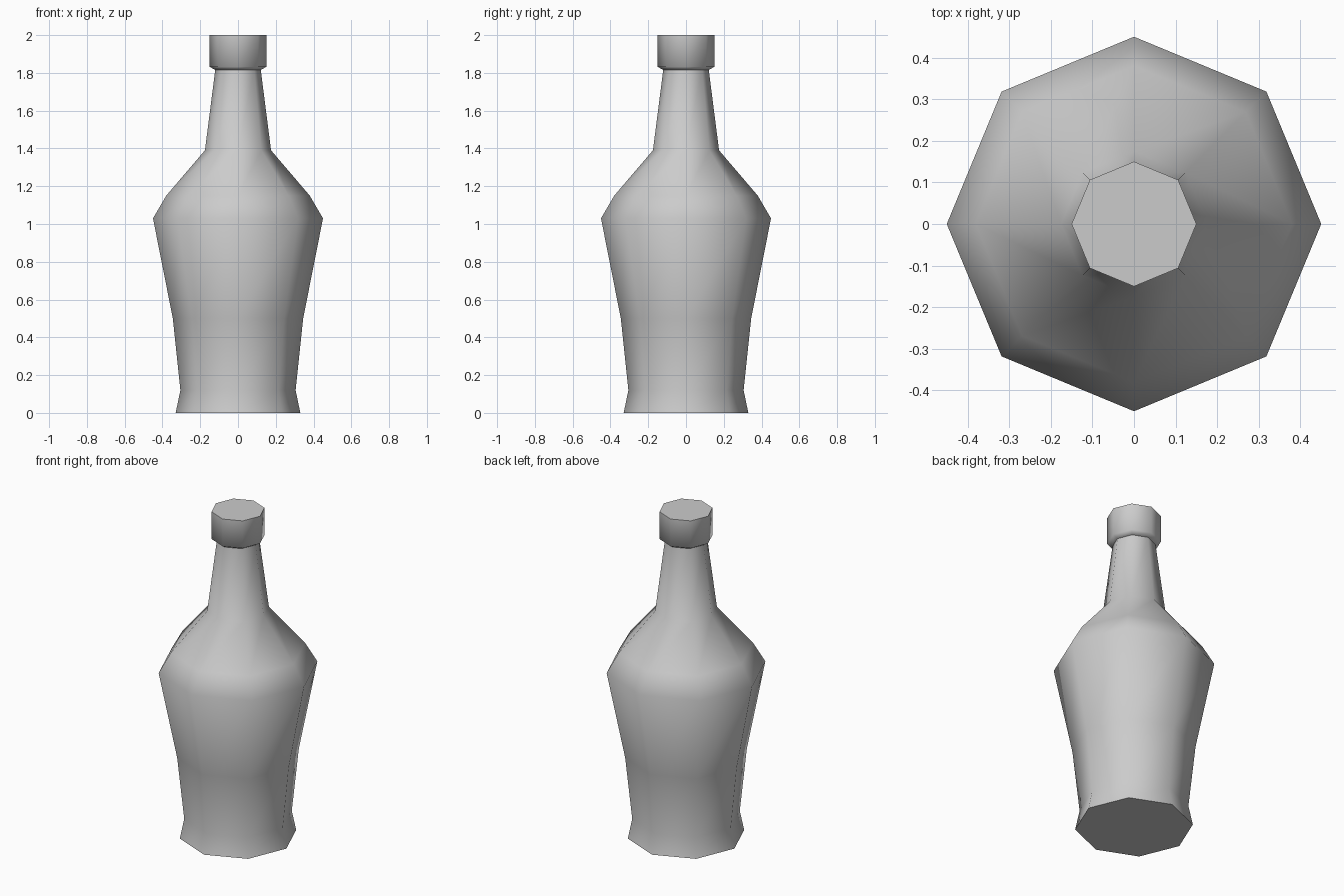
import bpy, bmesh, math

cube = bpy.data.objects.get("Cube")
if cube:
    bpy.data.objects.remove(cube)

SIDES = 8

grey = bpy.data.materials.new("plain_grey")
grey.use_nodes = True
colour = (0.6, 0.6, 0.6, 1)
grey.diffuse_color = colour
grey.node_tree.nodes["Principled BSDF"].inputs["Base Color"].default_value = colour


def lathe(name, profile):
    """Closed eight-sided solid from (radius, height) pairs."""
    bm = bmesh.new()
    rings = []
    for r, z in profile:
        angles = [math.tau * i / SIDES for i in range(SIDES)]
        rings.append([bm.verts.new((r * math.cos(a), r * math.sin(a), z)) for a in angles])
    for low, high in zip(rings, rings[1:]):
        for i in range(SIDES):
            j = (i + 1) % SIDES
            bm.faces.new((low[i], low[j], high[j], high[i]))
    bm.faces.new(rings[0][::-1])
    bm.faces.new(rings[-1])
    mesh = bpy.data.meshes.new(name)
    bm.to_mesh(mesh)
    bm.free()
    mesh.materials.append(grey)
    obj = bpy.data.objects.new(name, mesh)
    bpy.context.collection.objects.link(obj)
    bpy.ops.object.select_all(action="DESELECT")
    obj.select_set(True)
    bpy.context.view_layer.objects.active = obj
    bpy.ops.object.shade_smooth_by_angle(angle=math.radians(60))
    return obj


# Flared foot, swelling body, shoulder and tapering neck
lathe("bottle_body", [(0.33, 0), (0.305, 0.12), (0.345, 0.5), (0.45, 1.03),
                      (0.38, 1.15), (0.175, 1.39), (0.12, 1.82)])

# Cap with a chamfered underside
lathe("bottle_cap", [(0.12, 1.815), (0.15, 1.832), (0.15, 2)])
